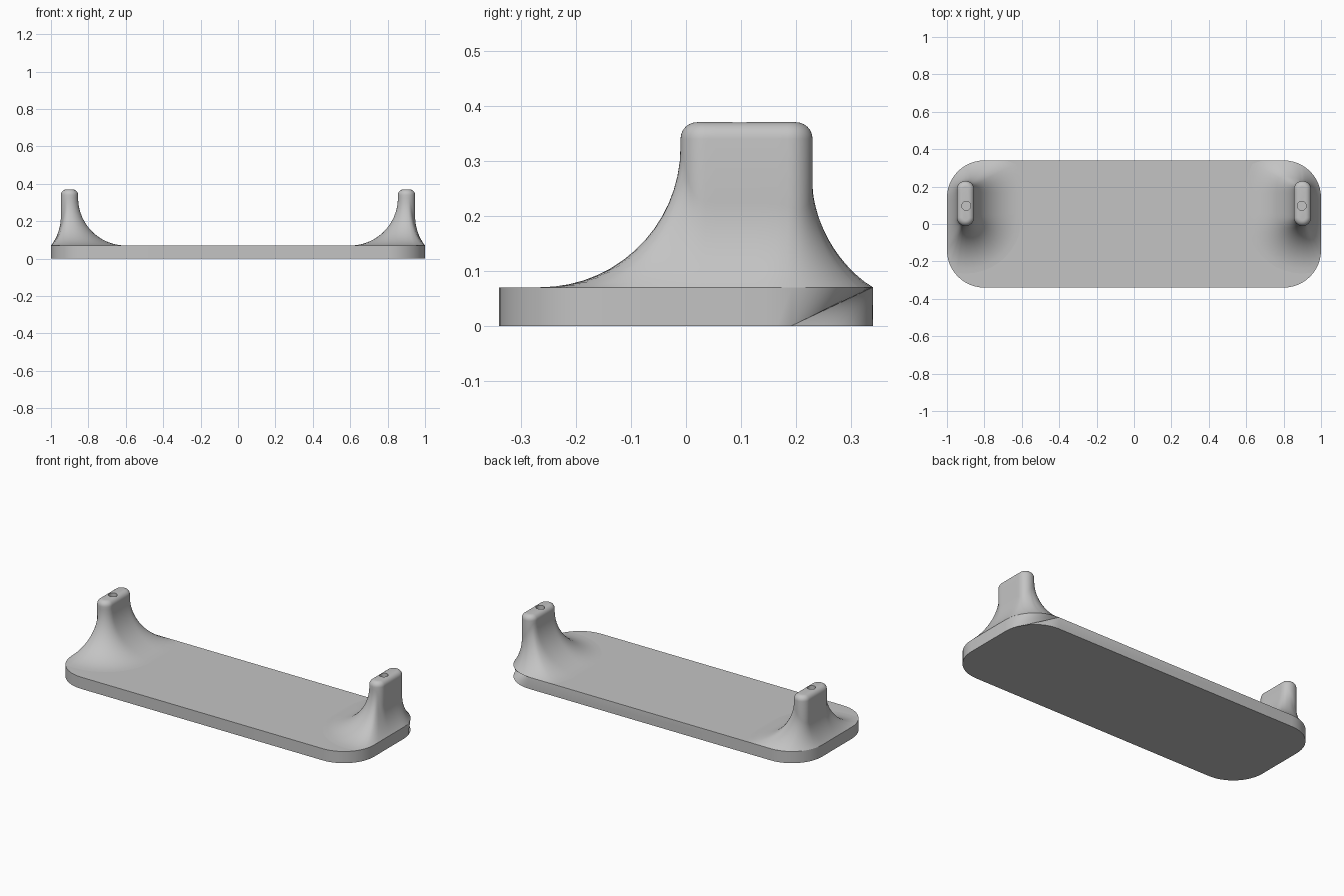
import bpy, bmesh
from math import sin, cos, acos, pi, hypot

if "Cube" in bpy.data.objects:
    bpy.data.objects.remove(bpy.data.objects["Cube"])

HALF_X, HALF_Y, THICK, CORNER = 1.0, 0.34, 0.07, 0.2
STEPS = 12                      # segments in each plate corner

grey = bpy.data.materials.new("plain_grey")
grey.use_nodes = True
grey.diffuse_color = (0.55, 0.55, 0.55, 1)
grey.node_tree.nodes["Principled BSDF"].inputs["Base Color"].default_value = (0.55, 0.55, 0.55, 1)


def finish(bm, name):
    bmesh.ops.recalc_face_normals(bm, faces=bm.faces)
    mesh = bpy.data.meshes.new(name)
    bm.to_mesh(mesh)
    bm.free()
    mesh.materials.append(grey)
    obj = bpy.data.objects.new(name, mesh)
    bpy.context.collection.objects.link(obj)
    return obj


def activate(obj):
    bpy.ops.object.select_all(action="DESELECT")
    obj.select_set(True)
    bpy.context.view_layer.objects.active = obj


def smooth(obj):
    activate(obj)
    bpy.ops.object.shade_smooth_by_angle(angle=pi / 6)


def rounded_outline(cx, cy, hx, hy, r, steps, side_cuts=1):
    """Points and outward normals of a rounded rectangle, counter-clockwise."""
    pts = []
    for q, (sx, sy) in enumerate([(1, 1), (-1, 1), (-1, -1), (1, -1)]):
        for i in range(steps + 1):
            a = (q + i / steps) * pi / 2
            n = (cos(a), sin(a))
            pts.append((cx + sx * (hx - r) + r * n[0], cy + sy * (hy - r) + r * n[1], n))
        # extra points along the long sides
        if q % 2 == 1 or q == 3:
            x, y, n = pts[-1]
            span = 2 * (hy - r) * (-1 if q == 1 else 1)
            for k in range(1, side_cuts):
                pts.append((x, y + span * k / side_cuts, n))
    return pts


# Base plate, with one pinched wall at the back left corner
bm = bmesh.new()
outline = rounded_outline(0, 0, HALF_X, HALF_Y, CORNER, STEPS)
low = [bm.verts.new((x, y, 0)) for x, y, n in outline]
high = [bm.verts.new((x, y, THICK)) for x, y, n in outline]
PINCH = 2
for i in range(len(low)):
    j = (i + 1) % len(low)
    if PINCH <= i < STEPS:
        bm.faces.new((low[PINCH], high[j], high[i]))
        bm.faces.new((high[STEPS], low[i], low[j]))
    else:
        bm.faces.new((low[i], low[j], high[j], high[i]))
bm.faces.new(high)
bm.faces.new(low[::-1])
smooth(finish(bm, "base_plate"))


def inside_plate(x, y):
    dx = max(abs(x) - (HALF_X - CORNER), 0)
    dy = max(abs(y) - (HALF_Y - CORNER), 0)
    return hypot(dx, dy) <= CORNER


def reach(x, y, n, limit):
    """Distance along n to the plate edge, at most limit."""
    a, b = 0, limit
    if inside_plate(x + n[0] * b, y + n[1] * b):
        return b
    for _ in range(30):
        m = (a + b) / 2
        if inside_plate(x + n[0] * m, y + n[1] * m):
            a = m
        else:
            b = m
    return a


# Upright post: flared foot, straight neck and rounded top
FLARE, TOP, EDGE = 0.255, 0.37, 0.03
section = rounded_outline(0.901, 0.11, 0.046, 0.12, 0.045, 10, 8)
swing = [acos(1 - reach(x, y, n, FLARE) / FLARE) for x, y, n in section]

rings = []
for k in range(16):
    t = 1 - k / 15
    ring = []
    for (x, y, n), a in zip(section, swing):
        out = FLARE * (1 - cos(a * t))
        ring.append((x + n[0] * out, y + n[1] * out, THICK + FLARE * (sin(a) - sin(a * t))))
    rings.append(ring)
for k in range(7):
    a = k / 6 * pi / 2
    inset, z = EDGE * (1 - cos(a)), TOP - EDGE + EDGE * sin(a)
    rings.append([(x - n[0] * inset, y - n[1] * inset, z) for x, y, n in section])

bm = bmesh.new()
loops = [[bm.verts.new(p) for p in ring] for ring in rings]
for a, b in zip(loops, loops[1:]):
    for i in range(len(a)):
        j = (i + 1) % len(a)
        bm.faces.new((a[i], a[j], b[j], b[i]))
bm.faces.new(loops[-1])
bm.faces.new(loops[0][::-1])
posts = finish(bm, "upright_posts")

# Round socket in the top of the post
bpy.ops.mesh.primitive_cylinder_add(vertices=32, radius=0.024, depth=0.3,
                                    location=(0.897, 0.097, TOP))
cutter = bpy.context.object
cutter.name = "socket_cutter"
cutter.hide_render = True
cutter.data.materials.append(grey)
cut = posts.modifiers.new("socket", "BOOLEAN")
cut.operation, cut.solver, cut.object = "DIFFERENCE", "EXACT", cutter
mirror = posts.modifiers.new("other_side", "MIRROR")
mirror.use_axis = (True, False, False)
activate(posts)
for name in ("socket", "other_side"):
    bpy.ops.object.modifier_apply(modifier=name)
bpy.data.objects.remove(cutter)
smooth(posts)
